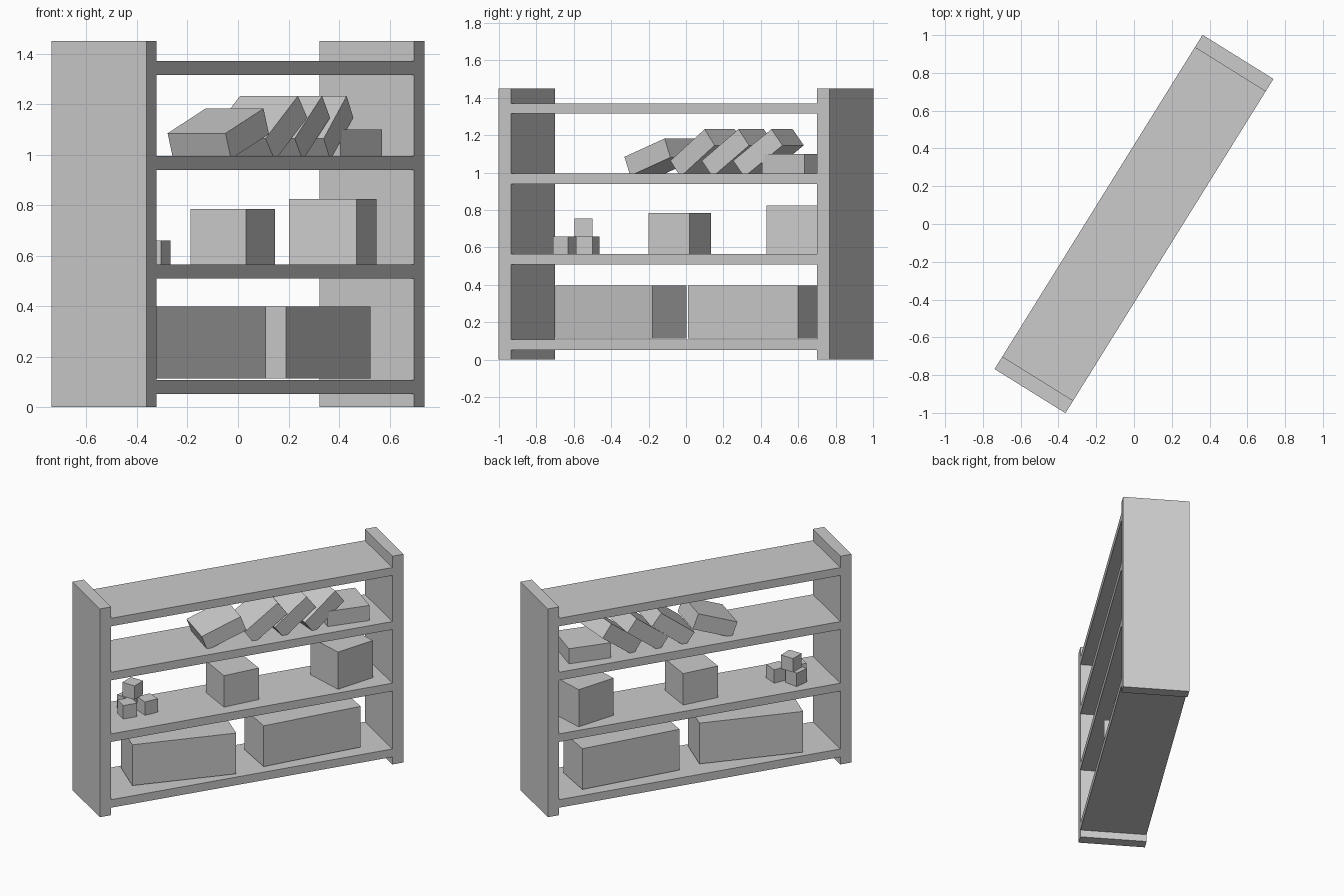
import bpy
from math import radians
from mathutils import Matrix, Vector

cube = bpy.data.objects.get("Cube")
if cube:
    bpy.data.objects.remove(cube, do_unlink=True)

grey = bpy.data.materials.new("plain_grey")
grey.use_nodes = True
colour = (0.6, 0.6, 0.6, 1)
grey.diffuse_color = colour
grey.node_tree.nodes["Principled BSDF"].inputs["Base Color"].default_value = colour


def box(name, centre, size, turn=0, lean=0):
    """Box turned about z, with its long axis raised by the lean angle."""
    bpy.ops.mesh.primitive_cube_add(size=1, location=centre,
                                    rotation=(0, -radians(lean), radians(turn)))
    ob = bpy.context.object
    ob.name = name
    ob.scale = size
    ob.data.materials.append(grey)
    return ob


# Shelf unit frame
TURN, LENGTH, DEPTH, PANEL, HEIGHT = 58.1, 2.084, 0.442, 0.078, 1.45
spin = Matrix.Rotation(radians(TURN), 3, "Z")
for side, name in ((-1, "right_end_panel"), (1, "left_end_panel")):
    offset = spin @ Vector((side * (LENGTH - PANEL) / 2, 0, HEIGHT / 2))
    box(name, offset, (PANEL, DEPTH, HEIGHT), TURN)
for i, z in enumerate((0.08, 0.538, 0.967, 1.343)):
    box(f"shelf_{i + 1}", (0, 0, z), (LENGTH - 2 * PANEL, DEPTH, 0.056), TURN)

# Long storage boxes on the bottom shelf
for i, (x, y, turn) in enumerate(((-0.215, -0.348, 50), (0.236, 0.374, 60.4))):
    box(f"storage_box_{i + 1}", (x, y, 0.256), (0.678, 0.28, 0.284), turn)

# Crates on the middle shelf
box("small_crate", (-0.02, -0.033, 0.675), (0.248, 0.248, 0.22), 62.4)
box("large_crate", (0.375, 0.605, 0.695), (0.28, 0.28, 0.26), 73.5)

# Little blocks, three below and one on top
for i, (x, y, z, turn) in enumerate(((-0.402, -0.645, 0.612, 58),
                                     (-0.33, -0.525, 0.612, 67),
                                     (-0.46, -0.555, 0.612, 83),
                                     (-0.427, -0.548, 0.707, 90))):
    box(f"block_{i + 1}", (x, y, z), (0.095, 0.095, 0.095), turn)

# Books on the upper shelf, one flat and four leaning
book = (0.28, 0.28, 0.108)
for i, (x, y, z, turn, lean) in enumerate(((0.375, 0.602, 1.046, 54, 0),
                                           (-0.078, -0.126, 1.083, 55, 20.5),
                                           (0.077, 0.115, 1.105, 55, 37),
                                           (0.172, 0.279, 1.105, 61, 37),
                                           (0.27, 0.441, 1.105, 66, 37))):
    box(f"book_{i + 1}", (x, y, z), book, turn, lean)
